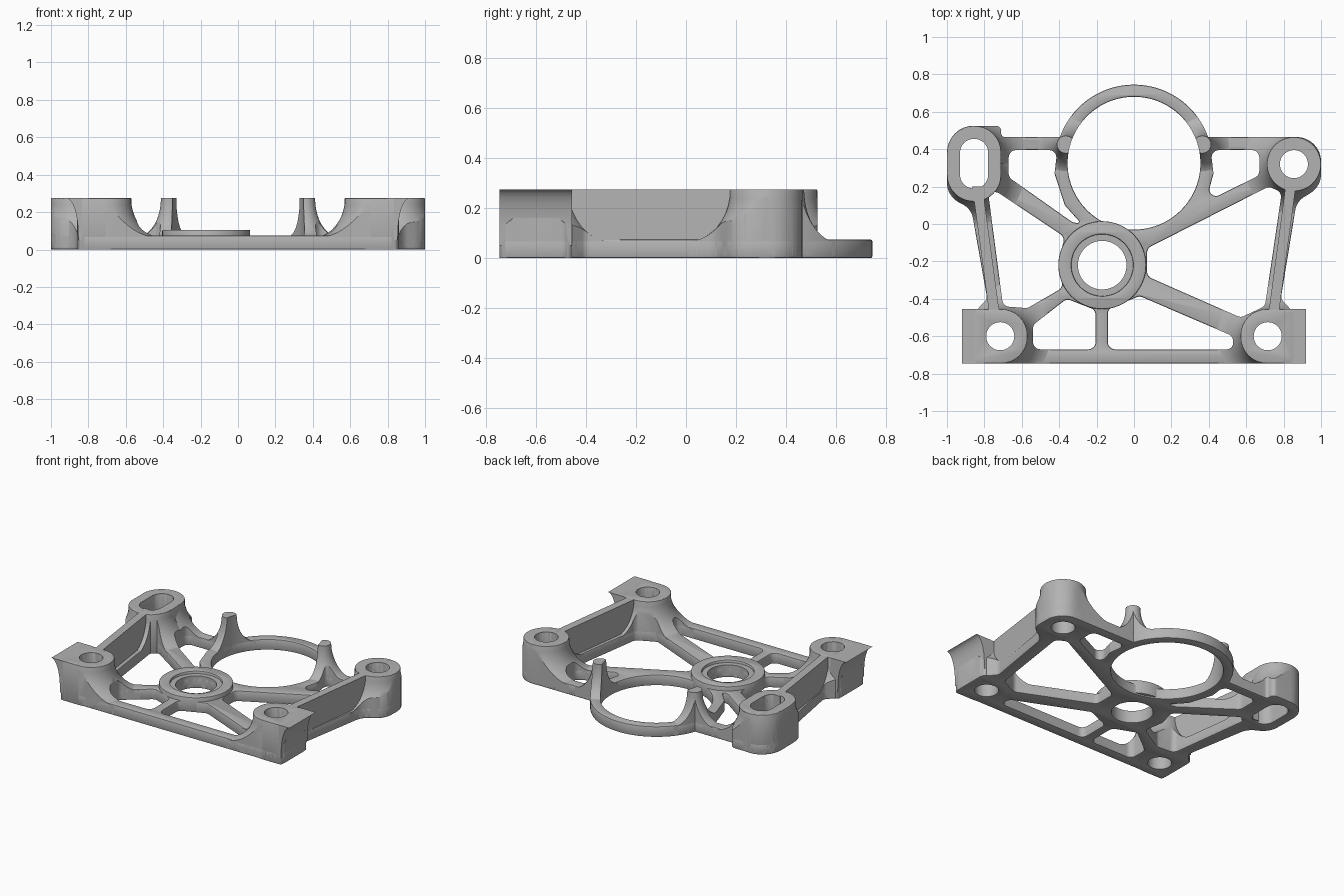
import bpy, bmesh, math
from mathutils import Vector

cube = bpy.data.objects.get("Cube")
if cube:
    bpy.data.objects.remove(cube, do_unlink=True)

TOP, BASE = 0.275, 0.075

metal = bpy.data.materials.new("machined_grey")
metal.use_nodes = True
metal.diffuse_color = (0.45, 0.45, 0.45, 1)
metal.node_tree.nodes["Principled BSDF"].inputs["Base Color"].default_value = (0.45, 0.45, 0.45, 1)


def circle(cx, cy, r, start=0, end=360, n=64):
    full = end - start == 360
    steps = n if full else n - 1
    angles = [math.radians(start + (end - start) * i / steps) for i in range(n)]
    return [(cx + r * math.cos(a), cy + r * math.sin(a)) for a in angles]


def rounded(points, radius):
    """Closed outline with each corner replaced by an arc; a third value overrides the radius."""
    out = []
    for i, p in enumerate(points):
        r = p[2] if len(p) > 2 else radius
        c = Vector(p[:2])
        to_a = Vector(points[i - 1][:2]) - c
        to_b = Vector(points[(i + 1) % len(points)][:2]) - c
        if r == 0:
            out.append(tuple(c))
            continue
        half = to_a.angle(to_b) / 2
        d = min(r / math.tan(half), 0.49 * to_a.length, 0.49 * to_b.length)
        a, b, w = c + to_a.normalized() * d, c + to_b.normalized() * d, math.sin(half)
        for k in range(9):
            t = k / 8
            u, v, s = (1 - t) ** 2, 2 * t * (1 - t) * w, t * t
            out.append(tuple((a * u + c * v + b * s) / (u + v + s)))
    return out


def finish(name, mesh):
    obj = bpy.data.objects.new(name, mesh)
    bpy.context.collection.objects.link(obj)
    mesh.materials.clear()
    mesh.materials.append(metal)
    return obj


def slab(name, loops, z0, z1, bevel=0.0):
    """Flat outline with holes, raised from z0 to z1."""
    curve = bpy.data.curves.new(name, "CURVE")
    curve.dimensions, curve.fill_mode = "2D", "BOTH"
    curve.extrude = (z1 - z0) / 2 - bevel
    curve.bevel_depth, curve.offset, curve.bevel_resolution = bevel, -bevel, 1
    for loop in loops:
        spline = curve.splines.new("POLY")
        spline.points.add(len(loop) - 1)
        spline.use_cyclic_u = True
        for pt, (x, y) in zip(spline.points, loop):
            pt.co = (x, y, 0, 1)
    temp = bpy.data.objects.new(name + "_curve", curve)
    bpy.context.collection.objects.link(temp)
    graph = bpy.context.evaluated_depsgraph_get()
    mesh = bpy.data.meshes.new_from_object(temp.evaluated_get(graph))
    bpy.data.objects.remove(temp, do_unlink=True)
    bm = bmesh.new()
    bm.from_mesh(mesh)
    bmesh.ops.translate(bm, verts=bm.verts, vec=(0, 0, (z0 + z1) / 2))
    bmesh.ops.remove_doubles(bm, verts=bm.verts, dist=1e-5)
    bmesh.ops.recalc_face_normals(bm, faces=bm.faces)
    bm.to_mesh(mesh)
    bm.free()
    return finish(name, mesh)


def prism(name, profile, y0, y1):
    """An x-z profile extruded along y."""
    bm = bmesh.new()
    face = bm.faces.new([bm.verts.new((x, y0, z)) for x, z in profile])
    ext = bmesh.ops.extrude_face_region(bm, geom=[face])
    bmesh.ops.translate(bm, vec=(0, y1 - y0, 0),
                        verts=[v for v in ext["geom"] if isinstance(v, bmesh.types.BMVert)])
    bmesh.ops.recalc_face_normals(bm, faces=bm.faces)
    mesh = bpy.data.meshes.new(name)
    bm.to_mesh(mesh)
    bm.free()
    return finish(name, mesh)


def flare(name, cx, cy, r, spread, footprint):
    """Concave skirt turned round a post, trimmed to the frame footprint."""
    quarter = [math.pi / 2 * i / 10 for i in range(11)]
    low = BASE - 0.008
    profile = [(0, TOP)] + [(r + spread * (1 - math.cos(a)), TOP - (TOP - low) * math.sin(a)) for a in quarter]
    profile += [(r + spread, 0.01), (0, 0.01)]
    n = 48
    bm = bmesh.new()
    rings = []
    for rad, z in profile:
        if rad == 0:
            rings.append([bm.verts.new((cx, cy, z))] * n)
        else:
            rings.append([bm.verts.new((x, y, z)) for x, y in circle(cx, cy, rad, n=n)])
    for a, b in zip(rings, rings[1:]):
        for i in range(n):
            j = (i + 1) % n
            bm.faces.new(list(dict.fromkeys((a[i], a[j], b[j], b[i]))))
    bmesh.ops.recalc_face_normals(bm, faces=bm.faces)
    mesh = bpy.data.meshes.new(name)
    bm.to_mesh(mesh)
    bm.free()
    obj = finish(name, mesh)
    mod = obj.modifiers.new("trim", "BOOLEAN")
    mod.operation, mod.solver, mod.object = "INTERSECT", "EXACT", footprint
    graph = bpy.context.evaluated_depsgraph_get()
    trimmed = bpy.data.meshes.new_from_object(obj.evaluated_get(graph))
    obj.modifiers.clear()
    obj.data = trimmed
    return obj


# Openings of the frame
bore = circle(0, 0.325, 0.355, n=96)
hub_hole = circle(-0.17, -0.22, 0.13)
post_hole = circle(0.855, 0.32, 0.075, n=40)
slot = rounded([(-0.93, 0.19), (-0.78, 0.19), (-0.78, 0.455), (-0.93, 0.455)], 0.073)
front_holes = {s: circle(s * 0.715, -0.6, 0.075, n=40) for s in (-1, 1)}
windows = [
    [(-0.67, 0.395), (-0.41, 0.395), (-0.425, 0.27), (-0.37, 0.10), (-0.28, 0.0), (-0.33, 0.01), (-0.67, 0.25)],
    [(-0.78, 0.17), (-0.73, 0.17), (-0.37, -0.07), (-0.405, -0.2), (-0.38, -0.34), (-0.57, -0.45), (-0.70, -0.44)],
    [(-0.54, -0.54), (-0.36, -0.40), (-0.205, -0.46), (-0.205, -0.67), (-0.54, -0.67)],
    [(-0.14, -0.455), (0.03, -0.385), (0.53, -0.6), (0.53, -0.67), (-0.14, -0.67)],
    [(0.07, -0.13), (0.72, 0.2), (0.79, 0.17), (0.70, -0.44), (0.57, -0.5), (0.07, -0.28)],
    [(0.41, 0.395), (0.67, 0.395), (0.67, 0.26), (0.385, 0.12), (0.425, 0.27)],
]

# Outer outline, running up over the big ring at the back
outline = rounded(
    [(-0.86, -0.745), (0.86, -0.745), (0.86, -0.48), (0.785, -0.40), (0.87, 0.12, 0.1), (1, 0.2, 0.12),
     (1, 0.465, 0.145)]
    + [(x, y, 0) for x, y in circle(0, 0.325, 0.42, 19.5, 160.5, 48)]
    + [(-0.71, 0.465, 0.02), (-0.71, 0.525, 0.14), (-1, 0.525, 0.145), (-1, 0.15, 0.12),
       (-0.87, 0.08, 0.1), (-0.785, -0.40), (-0.86, -0.48)], 0.04)

openings = [bore, hub_hole, post_hole, slot] + list(front_holes.values())
openings += [rounded(w, 0.04) for w in windows]
parts = [slab("base_frame", [outline] + openings, 0, BASE, 0.008)]
footprint = slab("footprint_helper", [outline] + openings, -0.1, 0.5)

# Hub collar with an inner ledge
hub = (-0.17, -0.22)
parts.append(slab("hub_collar", [circle(*hub, 0.235), circle(*hub, 0.165)], 0.01, 0.105, 0.006))
parts.append(slab("hub_ledge", [circle(*hub, 0.17), hub_hole], 0.01, 0.087))

# Back posts, one round and one slotted
parts.append(slab("round_post", [circle(0.855, 0.32, 0.145), post_hole], 0, TOP, 0.005))
slot_body = rounded([(-1, 0.12), (-0.71, 0.12), (-0.71, 0.525), (-1, 0.525)], 0.1445)
parts.append(slab("slotted_post", [slot_body, slot], 0, TOP, 0.005))
for i, (x, y) in enumerate([(0.855, 0.32), (-0.855, 0.38), (-0.855, 0.265)]):
    parts.append(flare(f"back_post_flare_{i}", x, y, 0.143, 0.17, footprint))

for s, side in ((-1, "right"), (1, "left")):
    # Front blocks with an overhanging concave outer edge
    body = rounded([(s * 0.57, -0.745, 0.14), (s * 0.855, -0.745, 0.02),
                    (s * 0.855, -0.455, 0.02), (s * 0.57, -0.455, 0.14)], 0.1)
    parts.append(slab(f"front_{side}_block", [body, front_holes[s]], 0, TOP, 0.003))
    arc = [math.pi / 2 * i / 8 for i in range(9)]
    lip = [(s * 0.80, 0.05), (s * 0.853, 0.05)]
    lip += [(s * (0.92 - 0.065 * math.cos(a)), 0.09 + 0.185 * math.sin(a)) for a in arc]
    lip.append((s * 0.80, TOP))
    parts.append(prism(f"front_{side}_lip", lip, -0.745, -0.455))
    parts.append(flare(f"front_{side}_flare", s * 0.715, -0.6, 0.143, 0.17, footprint))
    # Tall side walls
    wall = [(s * 0.865, 0.2), (s * 0.81, 0.2), (s * 0.72, -0.47), (s * 0.775, -0.47)]
    parts.append(slab(f"{side}_wall", [wall], 0.01, TOP))
    # Upright tabs on the ring
    parts.append(flare(f"{side}_tab", s * 0.365, 0.425, 0.047, 0.13, footprint))

bpy.data.objects.remove(footprint, do_unlink=True)

# Smooth curved surfaces, keep machined edges sharp
bpy.ops.object.select_all(action="DESELECT")
for obj in parts:
    obj.select_set(True)
bpy.context.view_layer.objects.active = parts[0]
bpy.ops.object.shade_smooth_by_angle(angle=math.radians(30))
